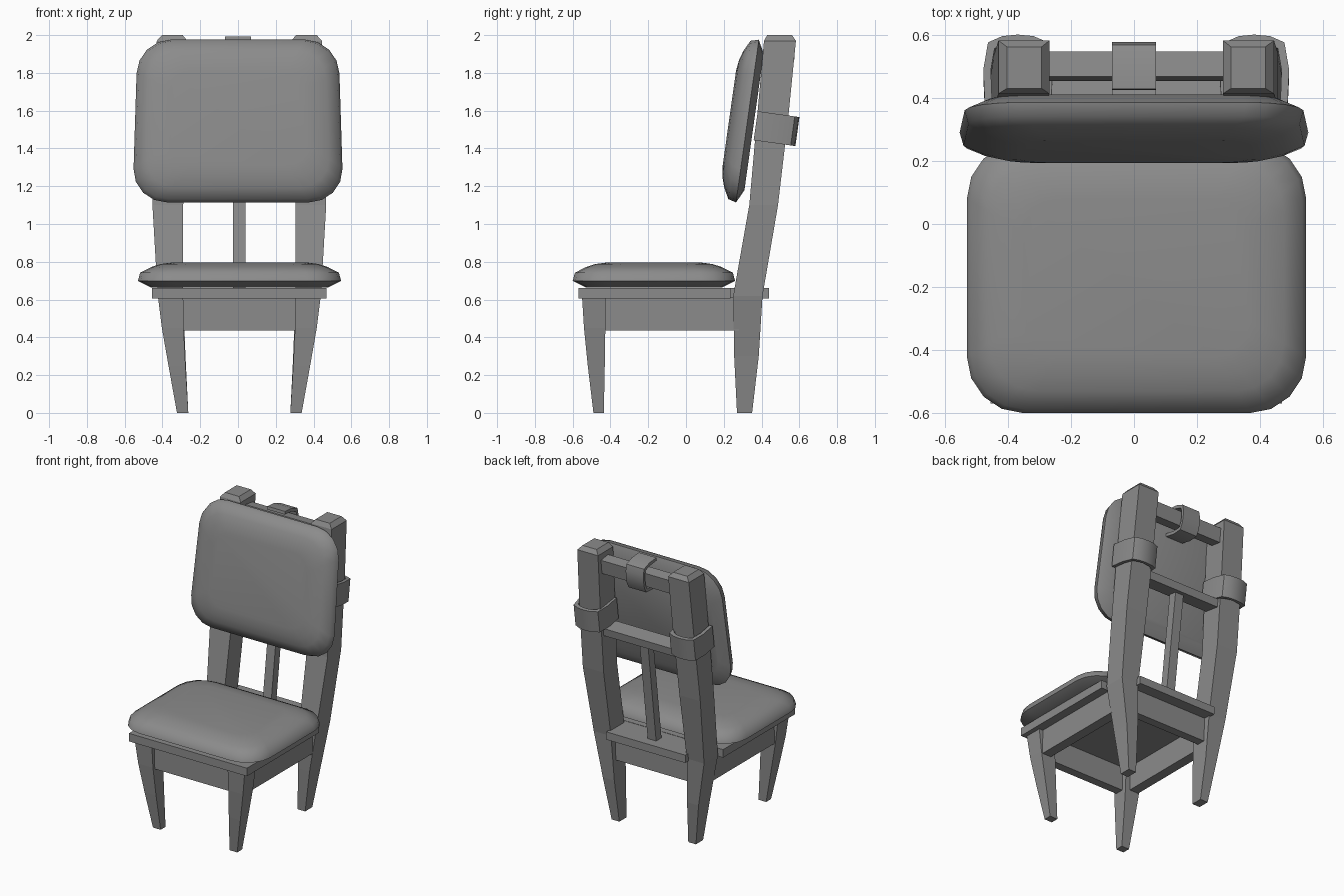
import bpy
import bmesh
from math import radians, sin, cos, pi
from mathutils import Matrix, Vector

if "Cube" in bpy.data.objects:
    bpy.data.objects.remove(bpy.data.objects["Cube"])

GREY = (0.26, 0.26, 0.26, 1)
grey = bpy.data.materials.new("plain grey")
grey.use_nodes = True
grey.diffuse_color = GREY
grey.node_tree.nodes["Principled BSDF"].inputs["Base Color"].default_value = GREY

CX = 0.007                                   # centre line of the wooden frame
LEAN = Matrix.Rotation(radians(-8), 4, 'X')  # backward lean of the backrest


def finish(bm, name, matrix=Matrix(), smooth=None):
    bmesh.ops.transform(bm, matrix=matrix, verts=bm.verts)
    bmesh.ops.recalc_face_normals(bm, faces=bm.faces)
    mesh = bpy.data.meshes.new(name)
    bm.to_mesh(mesh)
    bm.free()
    mesh.materials.append(grey)
    if smooth:
        mesh.shade_smooth()
        mesh.set_sharp_from_angle(angle=radians(smooth))
    obj = bpy.data.objects.new(name, mesh)
    bpy.context.collection.objects.link(obj)
    return obj


def skin(bm, rings):
    """Join equal rings of points with quads and close both ends."""
    loops = [[bm.verts.new(p) for p in ring] for ring in rings]
    n = len(loops[0])
    for a, b in zip(loops, loops[1:]):
        for i in range(n):
            j = (i + 1) % n
            bm.faces.new((a[i], a[j], b[j], b[i]))
    bm.faces.new(loops[0])
    bm.faces.new(loops[-1])


def box(name, x, y, z, lean=False):
    size = Vector((x[1] - x[0], y[1] - y[0], z[1] - z[0]))
    mid = Vector((x[0] + x[1], y[0] + y[1], z[0] + z[1])) / 2
    mid.x += CX
    bm = bmesh.new()
    bmesh.ops.create_cube(bm, size=1)
    turn = LEAN if lean else Matrix()
    finish(bm, name, Matrix.Translation(mid) @ turn @ Matrix.Diagonal((*size, 1)))


def leg(name, side, sections):
    """Square leg from rows of height, inner x, outer x, front y, back y."""
    bm = bmesh.new()
    skin(bm, [[(CX + side * x, y, z) for x, y in
               ((xi, yf), (xo, yf), (xo, yb), (xi, yb))]
              for z, xi, xo, yf, yb in sections])
    finish(bm, name)


def cushion(name, w, h, taper, matrix):
    """Padded rounded rectangle, flat underneath and domed on top."""
    profile = ((0, .07), (.035, 0), (.078, .012), (.108, .07), (.124, .12), (.132, .18))
    rings = []
    for z, inset in profile:
        r = .18 - inset * .4
        ring = []
        for k in range(4):
            sx = 1 if k in (0, 3) else -1
            sy = 1 if k < 2 else -1
            for s in range(5):
                a = (k + s / 4) * pi / 2
                x = sx * (w - inset - r) + r * cos(a)
                y = sy * (h - inset - r) + r * sin(a)
                ring.append((x * (1 - taper * y / h), y, z))
        rings.append(ring)
    bm = bmesh.new()
    skin(bm, rings)
    finish(bm, name, matrix, smooth=50)


def strap(name, length, matrix):
    """Curved band, open towards the front."""
    half = [(-.105, -.11), (-.11, 0), (-.095, .088), (-.05, .108)]
    outer = half + [(0, .113)] + [(-x, y) for x, y in reversed(half)]
    inner = [(x * .78, y * .78 if y > 0 else y) for x, y in reversed(outer)]
    bm = bmesh.new()
    skin(bm, [[(x, y, z) for x, y in outer + inner]
              for z in (-length / 2, length / 2)])
    finish(bm, name, matrix, smooth=35)


# Legs, back posts with capped tops, side aprons and post straps
FRONT_LEG = ((0, .27, .33, -.49, -.435), (.25, .285, .375, -.52, -.43),
             (.45, .295, .41, -.54, -.427), (.61, .297, .43, -.55, -.425))
BACK_POST = ((0, .27, .33, .27, .35), (.3, .285, .375, .255, .385),
             (.62, .297, .432, .25, .405), (1.1, .297, .46, .335, .487),
             (1.55, .285, .45, .375, .54), (1.97, .275, .437, .413, .582),
             (2, .3, .41, .43, .562))
for side, label in ((1, "left"), (-1, "right")):
    leg(label + "_front_leg", side, FRONT_LEG)
    leg(label + "_back_post", side, BACK_POST)
    box(label + "_side_apron", sorted((side * .33, side * .4)), (-.45, .28), (.435, .61))
    strap(label + "_post_strap", .155,
          Matrix.Translation((CX + side * .375, .478, 1.505)) @ LEAN)

# Seat frame
box("front_apron", (-.32, .32), (-.52, -.46), (.435, .61))
box("rear_apron", (-.32, .32), (.3, .36), (.435, .61))
box("seat_board", (-.462, .462), (-.57, .235), (.605, .662))
box("rear_seat_plank", (-.31, .31), (.235, .44), (.605, .66))

# Backrest rails and centre slat
box("middle_rail", (-.3, .3), (.385, .5), (1.375, 1.43), lean=True)
box("top_rail", (-.3, .3), (.46, .54), (1.83, 1.93), lean=True)
bm = bmesh.new()
skin(bm, [[(CX + x, y + dy, z) for x, dy in
           ((-.033, -.03), (.033, -.03), (.033, .03), (-.033, .03))]
          for y, z in ((.34, .65), (.435, 1.39))])
finish(bm, "centre_slat")
strap("top_rail_strap", .138,
      Matrix.Translation((0, .493, 1.885)) @ LEAN @ Matrix.Rotation(radians(-90), 4, 'Y')
      @ Matrix.Diagonal((.92, .72, 1, 1)))

# Cushions
cushion("seat_cushion", .538, .43, 0, Matrix.Translation((.008, -.17, .664)))
cushion("back_cushion", .545, .435, .025,
        Matrix.Translation((0, .36, 1.54)) @ Matrix.Rotation(radians(82), 4, 'X'))
